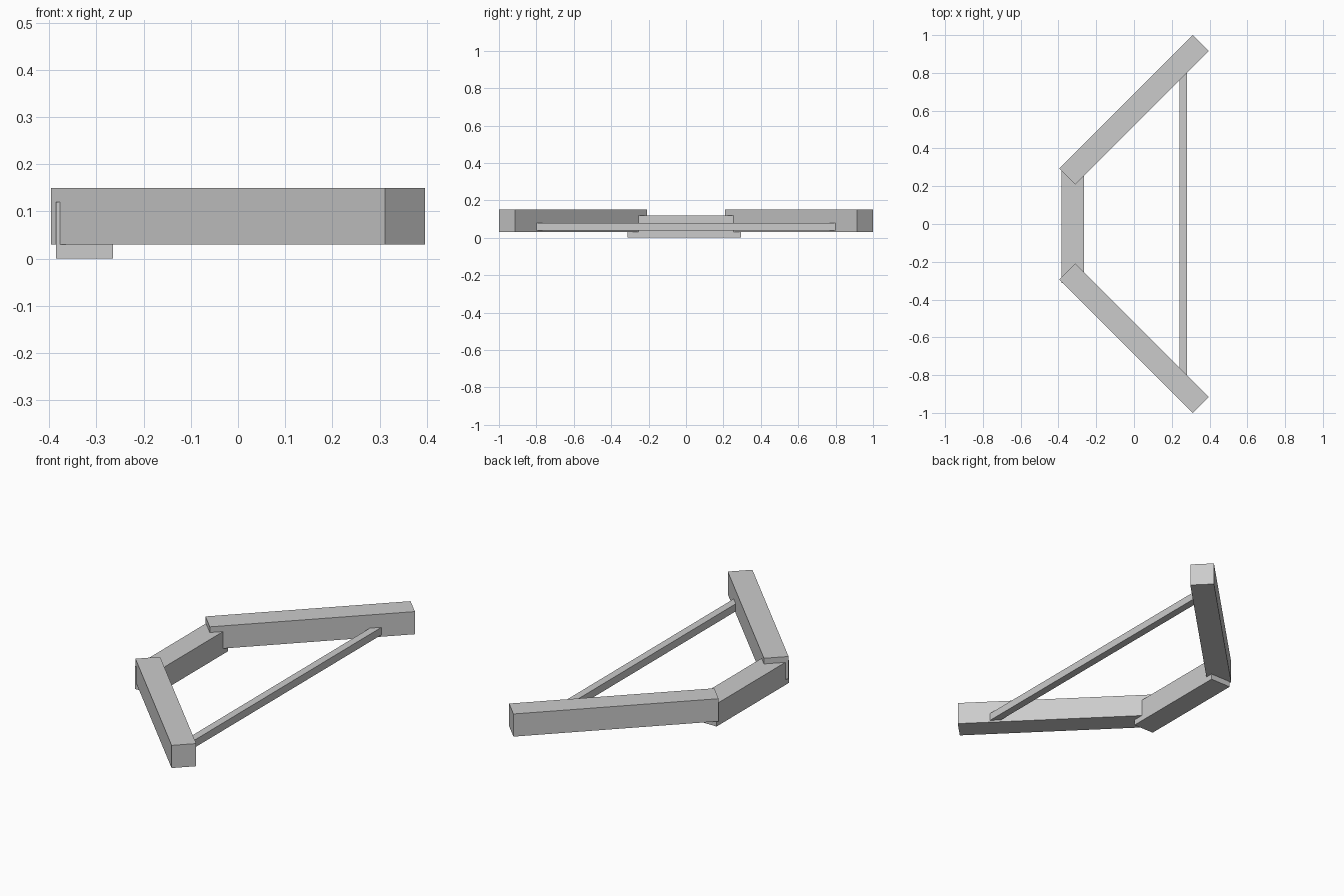
import bpy
from math import radians

if "Cube" in bpy.data.objects:
    bpy.data.objects.remove(bpy.data.objects["Cube"])


def beam(name, size, centre, angle=0):
    bpy.ops.mesh.primitive_cube_add(size=1, location=centre)
    ob = bpy.context.object
    ob.name = name
    ob.scale = size
    bpy.ops.object.transform_apply(location=False, rotation=False, scale=True)
    ob.rotation_euler.z = radians(angle)
    return ob


# Two splayed side beams, turned 45 degrees
for side, label in ((1, "rear"), (-1, "front")):
    beam(label + "_diagonal_beam", (1.0, 0.12, 0.12), (0, side * 0.604, 0.09), side * 45)

# Short beam joining the narrow end, set slightly lower
beam("connecting_beam", (0.12, 0.606, 0.12), (-0.325, -0.009, 0.06))

# Thin brace spanning the open end
beam("cross_brace", (0.04, 1.606, 0.04), (0.261, -0.002, 0.06))
